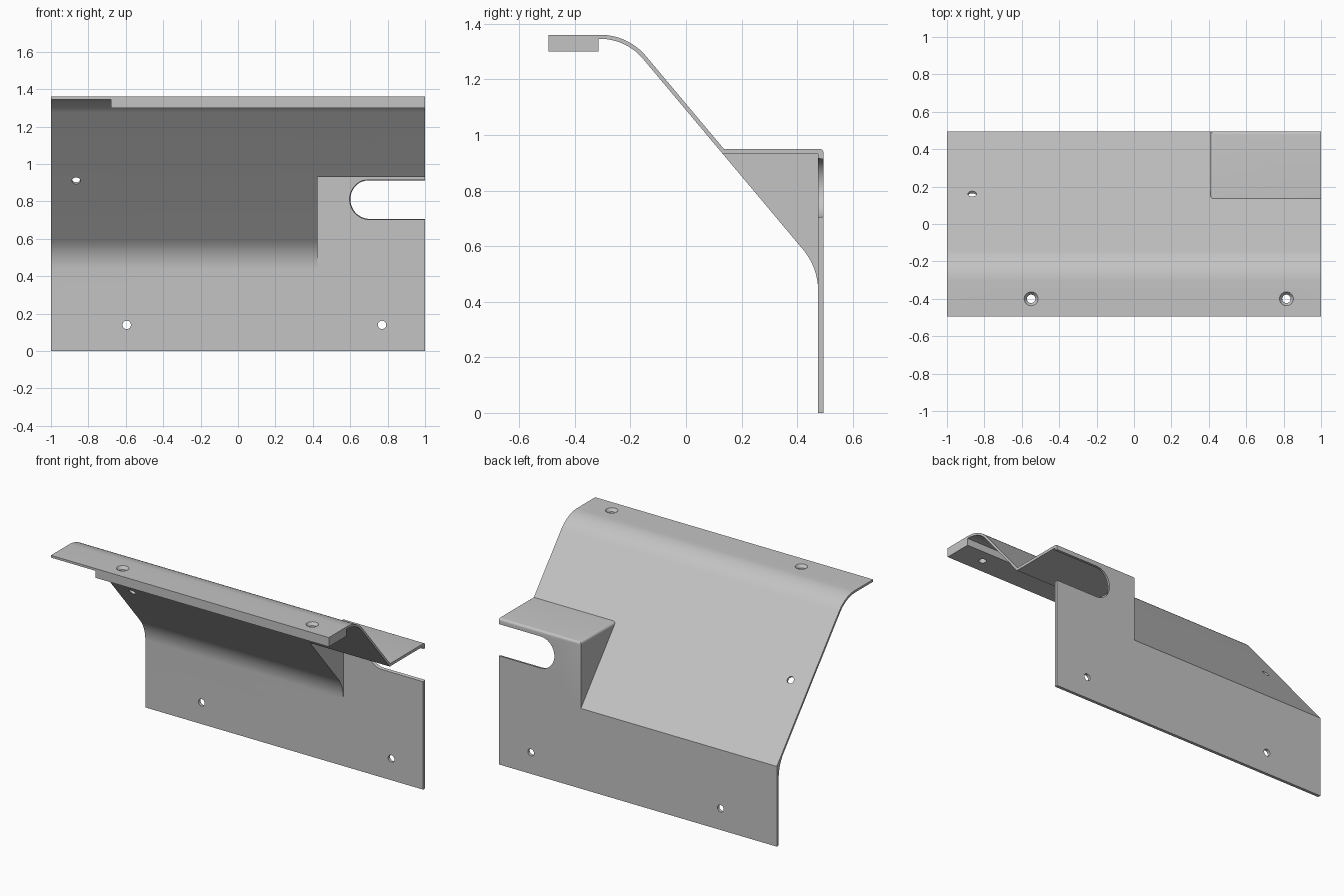
import bpy, bmesh, math
from mathutils import Vector, Matrix

if "Cube" in bpy.data.objects:
    bpy.data.objects.remove(bpy.data.objects["Cube"], do_unlink=True)

BACK, WALL, TOP, SHEET = 0.495, 0.0195, 1.36, 0.0145
TILT = math.radians(50)
FOLD_Z = 0.522
BUMP_X, BUMP_Z = 0.41, 0.95

steel = bpy.data.materials.new("sheet_grey")
steel.use_nodes = True
steel.diffuse_color = (0.55, 0.55, 0.55, 1)
steel.node_tree.nodes["Principled BSDF"].inputs["Base Color"].default_value = (0.55, 0.55, 0.55, 1)


def make(name, bm):
    bmesh.ops.recalc_face_normals(bm, faces=bm.faces)
    mesh = bpy.data.meshes.new(name)
    bm.to_mesh(mesh)
    bm.free()
    mesh.materials.append(steel)
    ob = bpy.data.objects.new(name, mesh)
    bpy.context.collection.objects.link(ob)
    return ob


def fillet(corners, steps=14):
    """Round the corners of a (y, z, radius) outline."""
    out = []
    for i, (y, z, r) in enumerate(corners):
        p = Vector((y, z))
        if not r:
            out.append(p)
            continue
        a = (Vector(corners[i - 1][:2]) - p).normalized()
        b = (Vector(corners[(i + 1) % len(corners)][:2]) - p).normalized()
        half = a.angle(b) / 2
        centre = p + (a + b).normalized() * r / math.sin(half)
        start = p + a * r / math.tan(half) - centre
        end = p + b * r / math.tan(half) - centre
        sweep = math.pi - 2 * half
        for k in range(steps + 1):
            t = k / steps
            out.append(centre + (start * math.sin((1 - t) * sweep)
                                 + end * math.sin(t * sweep)) / math.sin(sweep))
    return out


def prism(points, x0, x1):
    """Extrude a side outline along x."""
    bm = bmesh.new()
    face = bm.faces.new([bm.verts.new((x0, y, z)) for y, z in points])
    ext = bmesh.ops.extrude_face_region(bm, geom=[face])
    bmesh.ops.translate(bm, vec=(x1 - x0, 0, 0),
                        verts=[v for v in ext["geom"] if isinstance(v, bmesh.types.BMVert)])
    return bm


def box(name, x0, x1, y0, y1, z0, z1):
    return make(name, prism([(y0, z0), (y1, z0), (y1, z1), (y0, z1)], x0, x1))


def cone(name, at, tilt, r_low, r_high, depth):
    bm = bmesh.new()
    bmesh.ops.create_cone(bm, cap_ends=True, segments=32, radius1=r_low, radius2=r_high, depth=depth,
                          matrix=Matrix.Translation(at) @ Matrix.Rotation(tilt, 4, 'X'))
    return make(name, bm)


def combine(target, tool, operation):
    mod = target.modifiers.new(operation, 'BOOLEAN')
    mod.operation, mod.solver, mod.object = operation, 'EXACT', tool
    bpy.context.view_layer.objects.active = target
    bpy.ops.object.modifier_apply(modifier=mod.name)
    bpy.data.objects.remove(tool, do_unlink=True)


# Folded sheet: flange, slope and back wall
def slope_y(z, inset=0.0):
    return BACK - inset / math.sin(TILT) - (z - FOLD_Z) / math.tan(TILT)


inner_y = BACK - WALL
under = TOP - SHEET
inner_fold = FOLD_Z + (slope_y(FOLD_Z, SHEET) - inner_y) * math.tan(TILT)
panel = make("folded_panel", prism(fillet([
    (-BACK, TOP, 0), (slope_y(TOP), TOP, 0.214), (BACK, FOLD_Z, 0), (BACK, 0, 0),
    (inner_y, 0, 0), (inner_y, inner_fold, 0.234),
    (slope_y(under, SHEET), under, 0.2), (-BACK, under, 0)]), -1, 1))

# Raised box with rounded top edges
bm = prism([(slope_y(BUMP_Z, SHEET / 2), BUMP_Z), (BACK, BUMP_Z), (BACK, FOLD_Z - 0.01)], BUMP_X, 1)
top_edges = []
for e in bm.edges:
    a, b = (v.co for v in e.verts)
    on_top = min(a.z, b.z) > BUMP_Z - 0.001
    if on_top and (max(a.x, b.x) < BUMP_X + 0.001 or min(a.y, b.y) > BACK - 0.001):
        top_edges.append(e)
bmesh.ops.bevel(bm, geom=top_edges, offset=0.016, segments=5, profile=0.5, affect='EDGES')
combine(panel, make("raised_box", bm), 'UNION')
combine(panel, box("box_hollow", BUMP_X + 0.015, 1.1, -0.1, inner_y, 0.3, 0.932), 'DIFFERENCE')

# Stiffening bar under the flange
combine(panel, box("flange_bar", -0.68, 1, -BACK, -0.315, 1.30, TOP - 0.007), 'UNION')

# Open-ended slot with flared front rim
bm = bmesh.new()
for y, r in ((inner_y, 0.113), (BACK, 0.1)):
    grow = (r - 0.1) * 0.3
    arc = [(0.705 + r * math.cos(a), 0.811 + r * math.sin(a))
           for a in (math.pi * (0.5 + k / 24) for k in range(25))]
    for x, z in [(1.1, 0.811 + r)] + arc + [(1.1, 0.811 - r)]:
        bm.verts.new((x, y + (0.02 if y == BACK else -0.02), min(z, 0.917)))
bm.verts.ensure_lookup_table()
n = len(bm.verts) // 2
for i in range(n):
    j = (i + 1) % n
    bm.faces.new([bm.verts[k] for k in (i, j, n + j, n + i)])
bm.faces.new(bm.verts[:n])
bm.faces.new(bm.verts[n:])
combine(panel, make("slot_cutter", bm), 'DIFFERENCE')

# Screw holes: back wall, slope, countersunk flange
R = 0.0225
for x in (-0.595, 0.77):
    combine(panel, cone("wall_hole", (x, BACK, 0.14), math.pi / 2, R, R, 0.2), 'DIFFERENCE')
combine(panel, cone("slope_hole", (-0.865, 0.155, 0.915), -TILT, R, R, 0.1), 'DIFFERENCE')
for x in (-0.55, 0.815):
    combine(panel, cone("flange_hole", (x, -0.4, 1.33), 0, R, R, 0.2), 'DIFFERENCE')
    combine(panel, cone("countersink", (x, -0.4, TOP - 0.005), 0, R - 0.001, 0.045, 0.03), 'DIFFERENCE')

# Smooth bends, crisp folds
bpy.ops.object.select_all(action='DESELECT')
panel.select_set(True)
bpy.context.view_layer.objects.active = panel
bpy.ops.object.shade_smooth_by_angle(angle=math.radians(25))
